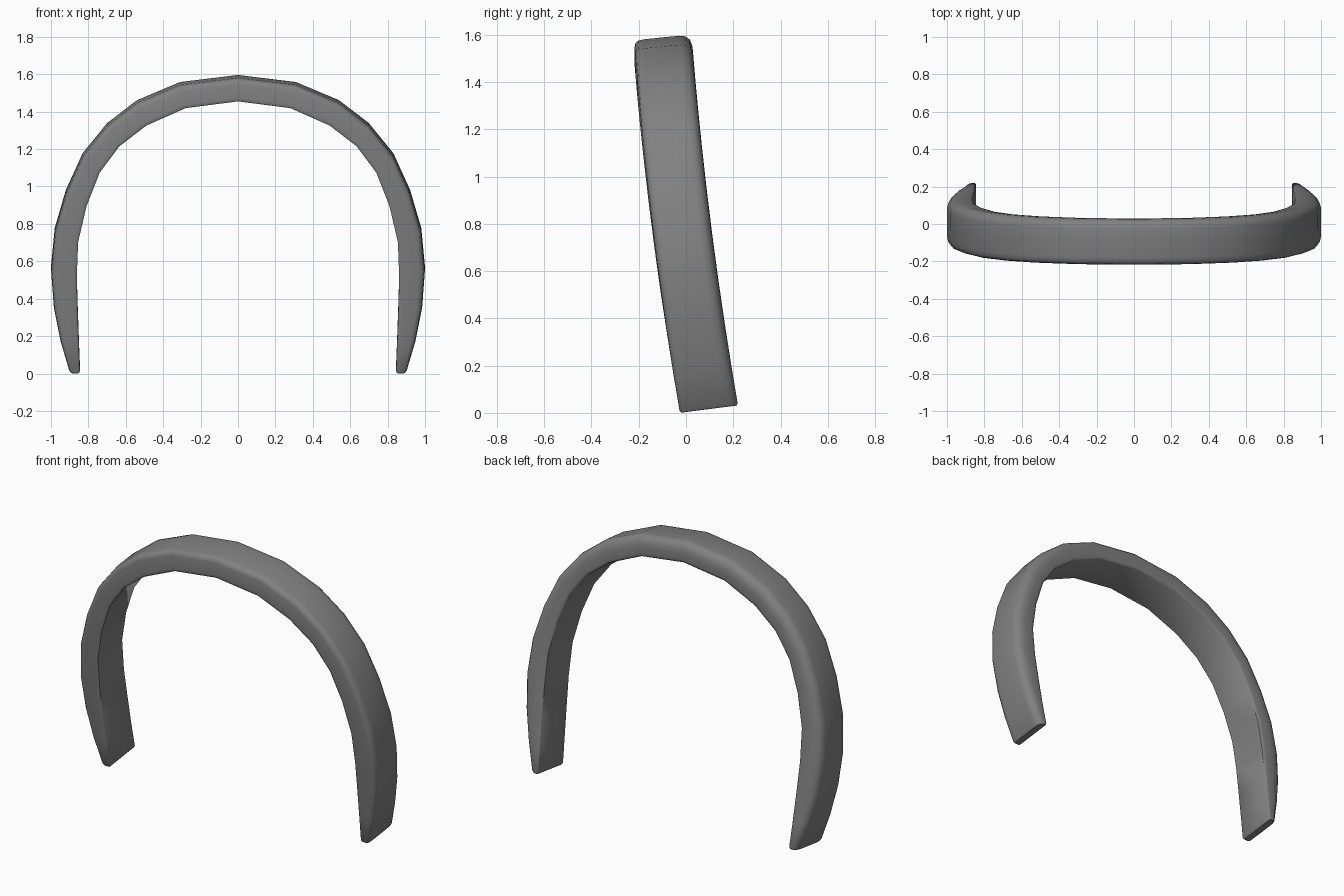
import bpy, bmesh, math

if "Cube" in bpy.data.objects:
    bpy.data.objects.remove(bpy.data.objects["Cube"])

# Half of the arch, crown to tip: outer x, outer z, inner x, inner z
STATIONS = [
    (0.00, 1.590, 0.00, 1.466), (0.31, 1.552, 0.28, 1.430),
    (0.54, 1.455, 0.49, 1.337), (0.70, 1.332, 0.635, 1.226),
    (0.83, 1.172, 0.74, 1.085), (0.92, 0.975, 0.81, 0.907),
    (0.98, 0.770, 0.855, 0.715), (1.00, 0.560, 0.862, 0.525),
    (0.985, 0.360, 0.857, 0.350), (0.95, 0.185, 0.851, 0.180),
    (0.903, 0.028, 0.845, 0.026), (0.893, 0.016, 0.852, 0.016),
]
# Cross-section: position across the width (-1 front, 1 back), 0 inner .. 1 outer
PROFILE = [
    (-0.95, 0.0), (-0.99, 0.05), (-1.0, 0.15), (-1.0, 0.75), (-0.97, 0.88),
    (-0.88, 0.96), (-0.7, 0.99), (0.0, 1.0), (0.55, 1.0), (0.75, 0.96),
    (0.89, 0.84), (0.97, 0.66), (1.0, 0.45), (1.0, 0.15), (0.99, 0.05), (0.95, 0.0),
]
HALF_WIDTH = 0.124


def add_ring(bm, station, side, scale):
    ox, oz, ix, iz = station
    zm = (oz + iz) / 2
    yc = 0.1 - 0.173 * zm + 0.030 * zm * zm    # backward sweep of the legs
    tilt = math.radians(7.3 - 1.3 * zm)
    ring = []
    for u, t in PROFILE:
        w = u * HALF_WIDTH * scale
        ring.append(bm.verts.new((side * (ix + (ox - ix) * t),
                                  yc + w * math.cos(tilt),
                                  iz + (oz - iz) * t + w * math.sin(tilt))))
    return ring


# Headband: skin the rings from the left tip over the crown to the right tip
bm = bmesh.new()
last = len(STATIONS) - 1
order = [(i, -1) for i in range(last, 0, -1)] + [(i, 1) for i in range(last + 1)]
rings = [add_ring(bm, STATIONS[i], s, 0.96 if i == last else 1.0) for i, s in order]
n = len(PROFILE)
for a, b in zip(rings, rings[1:]):
    for k in range(n):
        bm.faces.new((a[k], a[(k + 1) % n], b[(k + 1) % n], b[k]))
bm.faces.new(rings[0])
bm.faces.new(rings[-1])
bmesh.ops.recalc_face_normals(bm, faces=bm.faces)

mesh = bpy.data.meshes.new("headband")
bm.to_mesh(mesh)
bm.free()
band = bpy.data.objects.new("headband", mesh)
bpy.context.collection.objects.link(band)

# Dark grey finish
grey = bpy.data.materials.new("dark_grey")
grey.diffuse_color = (0.22, 0.22, 0.22, 1.0)
grey.use_nodes = True
grey.node_tree.nodes["Principled BSDF"].inputs["Base Color"].default_value = grey.diffuse_color
mesh.materials.append(grey)

bpy.context.view_layer.objects.active = band
band.select_set(True)
bpy.ops.object.shade_smooth_by_angle(angle=math.radians(50))
